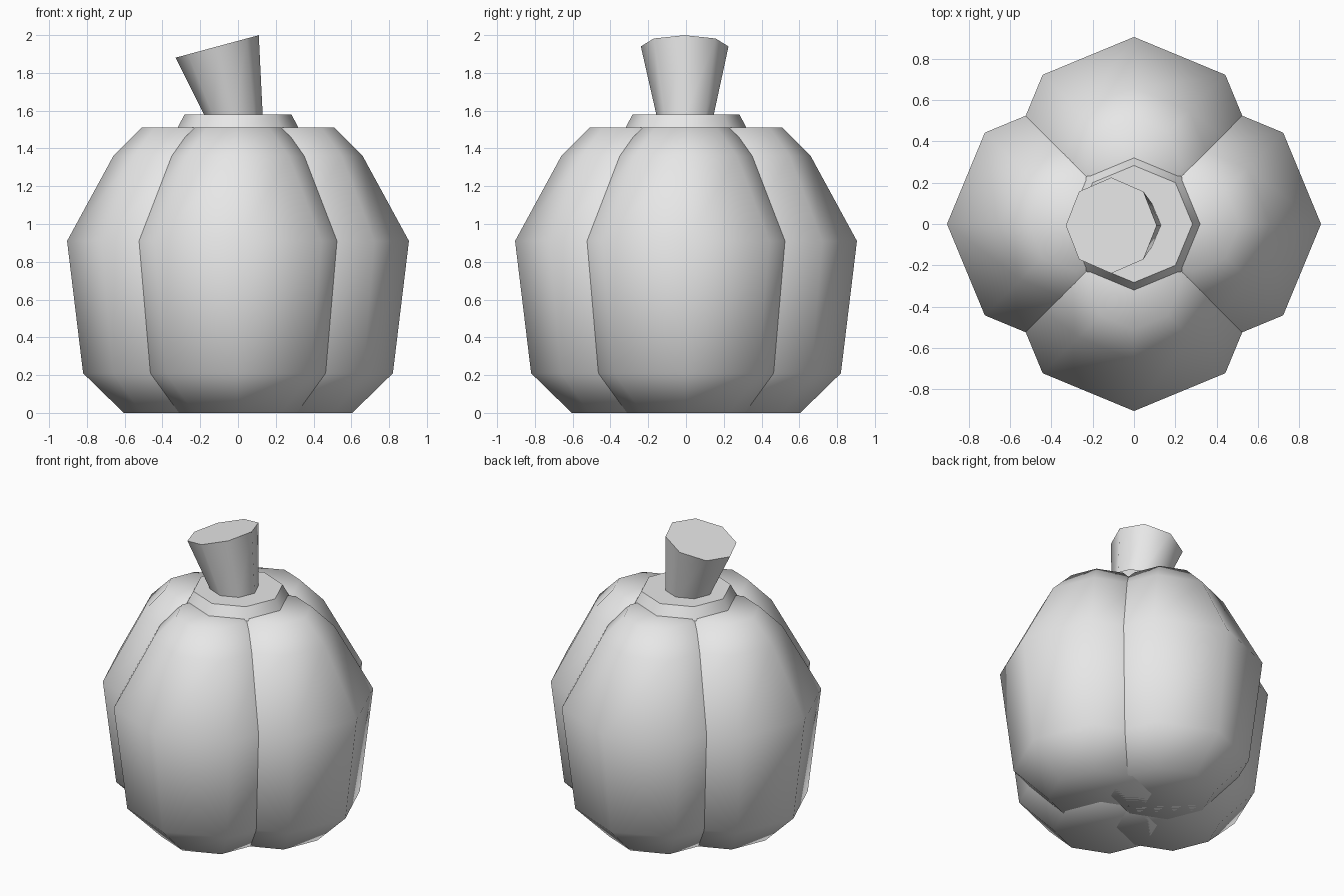
import bpy, bmesh
from math import cos, sin, pi, radians

old = bpy.data.objects.get("Cube")
if old:
    bpy.data.objects.remove(old, do_unlink=True)

SIDES = 8
grey = bpy.data.materials.new("plain_grey")
grey.use_nodes = True
grey.diffuse_color = (0.8, 0.8, 0.8, 1)
grey.node_tree.nodes["Principled BSDF"].inputs["Base Color"].default_value = (0.8, 0.8, 0.8, 1)


def loft(name, rings, angle):
    """Skin rings of (centre x, centre y, z, x radius, y radius, rise per x) and cap both ends."""
    bm = bmesh.new()
    loops = []
    for cx, cy, z, rx, ry, slope in rings:
        turns = [2 * pi * i / SIDES for i in range(SIDES)]
        loops.append([bm.verts.new((cx + rx * cos(a), cy + ry * sin(a), z + slope * rx * cos(a)))
                      for a in turns])
    for low, high in zip(loops, loops[1:]):
        for i in range(SIDES):
            j = (i + 1) % SIDES
            bm.faces.new((low[i], low[j], high[j], high[i]))
    bm.faces.new(loops[0][::-1])
    bm.faces.new(loops[-1])
    mesh = bpy.data.meshes.new(name)
    bm.to_mesh(mesh)
    bm.free()
    mesh.materials.append(grey)
    obj = bpy.data.objects.new(name, mesh)
    bpy.context.collection.objects.link(obj)
    bpy.ops.object.select_all(action="DESELECT")
    obj.select_set(True)
    bpy.context.view_layer.objects.active = obj
    bpy.ops.object.shade_smooth_by_angle(angle=radians(angle))
    return obj


# Four overlapping lobes around the centre
LOBE_PROFILE = [(0.325, 0), (0.54, 0.21), (0.625, 0.91), (0.38, 1.36), (0.23, 1.51)]
OFFSET = 0.28
for name, dx, dy in (("front_lobe", 0, -1), ("back_lobe", 0, 1),
                     ("left_lobe", 1, 0), ("right_lobe", -1, 0)):
    loft(name, [(dx * OFFSET, dy * OFFSET, z, r, r, 0) for r, z in LOBE_PROFILE], 60)

# Collar under the stem
loft("collar", [(0, 0, 1.5, 0.325, 0.325, 0), (0, 0, 1.58, 0.283, 0.283, 0)], 50)

# Leaning stem, wider at its slanted top
loft("stem", [(-0.022, -0.005, 1.57, 0.153, 0.15, 0),
              (-0.11, -0.007, 1.94, 0.22, 0.232, 0.27)], 50)
